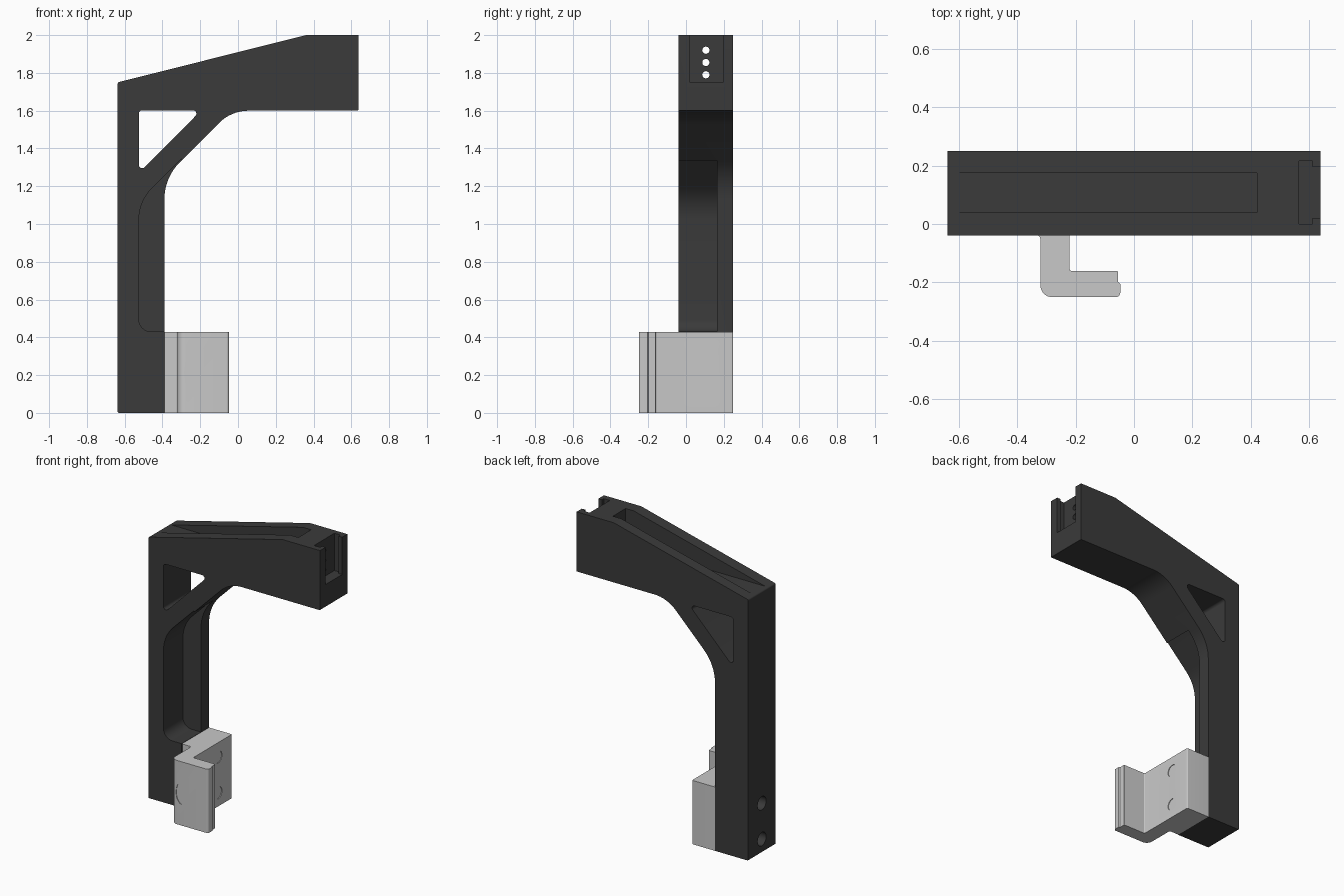
import bpy, bmesh, math
from mathutils import Vector

cube = bpy.data.objects.get("Cube")
if cube:
    bpy.data.objects.remove(cube, do_unlink=True)


def material(name, value):
    mat = bpy.data.materials.new(name)
    mat.use_nodes = True
    color = (value, value, value, 1)
    mat.diffuse_color = color
    mat.node_tree.nodes["Principled BSDF"].inputs["Base Color"].default_value = color
    return mat


def rounded(points, steps=8):
    """Outline from (u, v, corner radius) entries."""
    out = []
    for i, (u, v, r) in enumerate(points):
        p = Vector((u, v))
        if r == 0:
            out.append(p)
            continue
        a = (Vector(points[i - 1][:2]) - p).normalized()
        b = (Vector(points[(i + 1) % len(points)][:2]) - p).normalized()
        half = math.acos(max(-1, min(1, a.dot(b)))) / 2
        center = p + (a + b).normalized() * r / math.sin(half)
        start = p + a * r / math.tan(half) - center
        end = p + b * r / math.tan(half) - center
        first = math.atan2(start.y, start.x)
        sweep = math.atan2(start.x * end.y - start.y * end.x, start.dot(end))
        for k in range(steps + 1):
            t = first + sweep * k / steps
            out.append(center + Vector((math.cos(t), math.sin(t))) * r)
    return out


def circle(u, v, r, n=24):
    return [Vector((u + r * math.cos(t * math.tau / n), v + r * math.sin(t * math.tau / n)))
            for t in range(n)]


# Where outline coordinates and extrusion depth go for each extrusion axis
AXES = {"x": lambda p, d: (d, p.x, p.y),
        "y": lambda p, d: (p.x, d, p.y),
        "z": lambda p, d: (p.x, p.y, d)}


def prism(name, outline, axis, low, high, mat=None):
    bm = bmesh.new()
    place = AXES[axis]
    near = [bm.verts.new(place(p, low)) for p in outline]
    far = [bm.verts.new(place(p, high)) for p in outline]
    bm.faces.new(near)
    bm.faces.new(far)
    for i in range(len(near)):
        bm.faces.new((near[i - 1], near[i], far[i], far[i - 1]))
    bmesh.ops.recalc_face_normals(bm, faces=bm.faces)
    mesh = bpy.data.meshes.new(name)
    bm.to_mesh(mesh)
    bm.free()
    obj = bpy.data.objects.new(name, mesh)
    bpy.context.scene.collection.objects.link(obj)
    if mat:
        mesh.materials.append(mat)
    else:
        obj.hide_render = True
    return obj


def box(u0, u1, v0, v1):
    return [Vector(c) for c in ((u0, v0), (u1, v0), (u1, v1), (u0, v1))]


def carve(obj, cutters):
    for c in cutters:
        mod = obj.modifiers.new("cut", "BOOLEAN")
        mod.operation, mod.solver, mod.object = "DIFFERENCE", "EXACT", c
        bpy.context.view_layer.update()
        graph = bpy.context.evaluated_depsgraph_get()
        mesh = bpy.data.meshes.new_from_object(obj.evaluated_get(graph))
        obj.modifiers.clear()
        obj.data = mesh
        bpy.data.objects.remove(c, do_unlink=True)


dark = material("charcoal", 0.043)
grey = material("light grey", 0.58)
MID = 0.105            # middle of the frame's thickness
SCREWS = (0.09, 0.33)  # heights of the clamp screws

# Upright post, corner brace and top arm in one profile
frame = prism("frame", rounded([
    (-0.637, 0, 0.006), (-0.39, 0, 0), (-0.39, 1.245, 0.28), (-0.035, 1.6, 0.22),
    (0.637, 1.6, 0.004), (0.637, 2, 0), (0.36, 2, 0.03), (-0.637, 1.75, 0.01)]),
    "y", -0.04, 0.25, dark)

brace_window = prism("brace_window", rounded([
    (-0.525, 1.602, 0.018), (-0.525, 1.27, 0.018), (-0.195, 1.602, 0.018)]), "y", -0.2, 0.4)
post_pocket = prism("post_pocket", rounded([
    (-0.525, 0.43, 0.065), (-0.25, 0.43, 0), (-0.3, 1.345, 0), (-0.525, 1.12, 0.24)]),
    "y", -0.2, 0.165)
cable_slot = prism("cable_slot", box(-0.7, 0.42, 0.04, 0.175), "z", 1.755, 2.2)

# T-shaped slide-in mount at the arm's end, with three through holes
mount_slot = prism("mount_slot", rounded([
    (0.565, 0.0, 0), (0.61, 0.0, 0), (0.61, 0.02, 0), (0.7, 0.02, 0),
    (0.7, 0.195, 0), (0.61, 0.195, 0), (0.61, 0.215, 0), (0.565, 0.215, 0)]),
    "z", 1.75, 2.2)
mount_holes = [prism("mount_hole", circle(MID, z, 0.019), "x", 0.38, 0.6)
               for z in (1.79, 1.855, 1.92)]
screw_holes = [prism("screw_hole", circle(MID, z, 0.045), "x", -0.8, -0.45) for z in SCREWS]
carve(frame, [brace_window, post_pocket, cable_slot, mount_slot] + mount_holes + screw_holes)

# Clamp block with its arm and hooked front jaw
clamp = prism("clamp", rounded([
    (-0.39, 0.25, 0), (-0.39, -0.038, 0.006), (-0.32, -0.038, 0.015), (-0.32, -0.25, 0.04),
    (-0.047, -0.25, 0.015), (-0.047, -0.205, 0), (-0.055, -0.198, 0),
    (-0.055, -0.16, 0.004), (-0.22, -0.16, 0.006), (-0.22, 0.25, 0.008)]),
    "z", 0, 0.428, grey)

# Shallow half-round thumb mark on the jaw and screw seats on the block
half_round = [Vector((-0.24 + 0.045 * math.cos(a), 0.215 + 0.075 * math.sin(a)))
              for a in [math.pi / 2 + math.pi * k / 16 for k in range(17)]]
thumb_mark = prism("thumb_mark", half_round, "y", -0.3, -0.246)
seats = [prism("screw_seat", circle(MID, z, 0.04), "x", -0.224, -0.1) for z in SCREWS]
carve(clamp, [thumb_mark] + seats)

for obj in (frame, clamp):
    bpy.ops.object.select_all(action="DESELECT")
    obj.select_set(True)
    bpy.context.view_layer.objects.active = obj
    bpy.ops.object.shade_smooth_by_angle(angle=math.radians(30))
